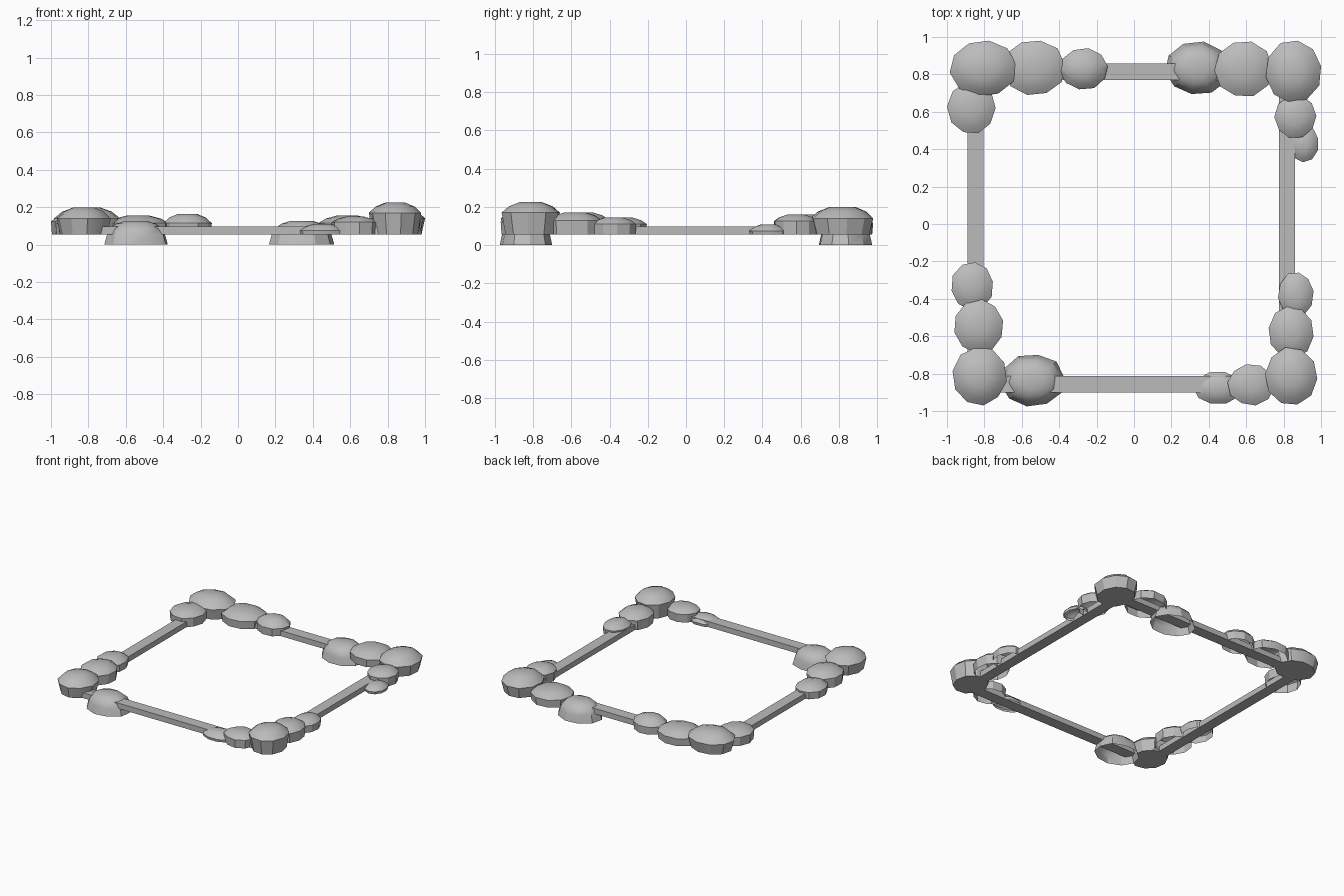
import bpy, bmesh, math, random

if "Cube" in bpy.data.objects:
    bpy.data.objects.remove(bpy.data.objects["Cube"])

random.seed(4)
grey = bpy.data.materials.new("stone_grey")
grey.diffuse_color = (0.5, 0.5, 0.5, 1)
grey.use_nodes = True
grey.node_tree.nodes["Principled BSDF"].inputs["Base Color"].default_value = grey.diffuse_color


def finish(name, bm, smooth=False):
    mesh = bpy.data.meshes.new(name)
    bm.to_mesh(mesh)
    bm.free()
    mesh.materials.append(grey)
    ob = bpy.data.objects.new(name, mesh)
    bpy.context.collection.objects.link(ob)
    if smooth:
        bpy.ops.object.select_all(action='DESELECT')
        ob.select_set(True)
        bpy.context.view_layer.objects.active = ob
        bpy.ops.object.shade_smooth_by_angle(angle=math.radians(30))
    return ob


def bar(name, x0, x1, y0, y1, z0=0.055, z1=0.098):
    bm = bmesh.new()
    bmesh.ops.create_cube(bm, size=1)
    for v in bm.verts:
        v.co.x = (x0 + x1) / 2 + v.co.x * (x1 - x0)
        v.co.y = (y0 + y1) / 2 + v.co.y * (y1 - y0)
        v.co.z = (z0 + z1) / 2 + v.co.z * (z1 - z0)
    return finish(name, bm)


def stone(name, x0, x1, y0, y1, rings, closed=False, sides=10):
    """Faceted pebble: rings are (scale, height) pairs, bottom to top."""
    cx, cy, rx, ry = (x0 + x1) / 2, (y0 + y1) / 2, (x1 - x0) / 2, (y1 - y0) / 2
    turn = random.uniform(0, math.tau / sides)
    shape = []
    for i in range(sides):
        a = turn + math.tau * i / sides
        k = random.uniform(0.97, 1.02)
        shape.append((k * math.cos(a), k * math.sin(a)))
    # stretch the irregular outline to fill its box
    xs, ys = [p[0] for p in shape], [p[1] for p in shape]
    fit = lambda v, vs: 2 * (v - min(vs)) / (max(vs) - min(vs)) - 1
    shape = [(fit(x, xs), fit(y, ys)) for x, y in shape]
    bm = bmesh.new()
    loops = [[bm.verts.new((cx + x * rx * s, cy + y * ry * s, z)) for x, y in shape]
             for s, z in rings]
    for lo, hi in zip(loops, loops[1:]):
        for i in range(sides):
            j = (i + 1) % sides
            bm.faces.new((lo[i], lo[j], hi[j], hi[i]))
    bm.faces.new(loops[-1])
    if closed:
        bm.faces.new(loops[0][::-1])
    return finish(name, bm, True)


# Thin rectangular frame
bar("left_bar", -0.89, -0.805, -0.87, 0.86)
bar("right_bar", 0.775, 0.86, -0.87, 0.86)
bar("back_bar", -0.88, 0.85, 0.77, 0.857)
bar("front_bar", -0.88, 0.85, -0.9, -0.812)

# Corner stones: solid, tapering down to the frame
corners = [
    ("back_left", -0.985, -0.63, 0.68, 0.98, 0.14, 0.2),
    ("back_right", 0.705, 1.0, 0.65, 0.98, 0.14, 0.2),
    ("front_left", -0.97, -0.68, -0.97, -0.66, 0.14, 0.2),
    ("front_right", 0.70, 0.98, -0.965, -0.66, 0.17, 0.225),
]
for n, x0, x1, y0, y1, mid, top in corners:
    stone(n + "_corner_stone", x0, x1, y0, y1,
          [(0.87, 0.055), (1, mid), (0.75, mid + 0.6 * (top - mid)), (0.38, top)], True)

# Side stones: hollow caps sitting over the bars
sides = [
    ("back_a", -0.70, -0.37, 0.69, 0.98, 0.115, 0.155),
    ("back_b", -0.40, -0.14, 0.72, 0.94, 0.115, 0.165),
    ("back_c", 0.43, 0.74, 0.685, 0.975, 0.115, 0.155),
    ("left_a", -1.0, -0.74, 0.485, 0.76, 0.125, 0.16),
    ("left_b", -0.975, -0.755, -0.46, -0.205, 0.11, 0.145),
    ("left_c", -0.96, -0.70, -0.69, -0.40, 0.13, 0.172),
    ("right_a", 0.75, 0.975, 0.46, 0.69, 0.125, 0.16),
    ("right_b", 0.83, 0.985, 0.33, 0.53, 0.075, 0.108),
    ("right_c", 0.77, 0.96, -0.5, -0.26, 0.11, 0.145),
    ("right_d", 0.72, 0.96, -0.72, -0.44, 0.13, 0.172),
    ("front_a", 0.50, 0.75, -0.97, -0.75, 0.12, 0.15),
    ("front_b", 0.32, 0.58, -0.96, -0.79, 0.075, 0.11),
]
for n, x0, x1, y0, y1, mid, top in sides:
    stone(n + "_side_stone", x0, x1, y0, y1,
          [(0.96, 0.055), (1, mid), (0.75, mid + 0.6 * (top - mid)), (0.38, top)])

# Low stones reaching the ground
for n, x0, x1, y0, y1 in [("front", -0.715, -0.375, -0.975, -0.70),
                          ("back", 0.165, 0.515, 0.695, 0.975)]:
    stone(n + "_low_stone", x0, x1, y0, y1,
          [(1, 0), (0.91, 0.055), (0.83, 0.085), (0.62, 0.112), (0.34, 0.127)])
